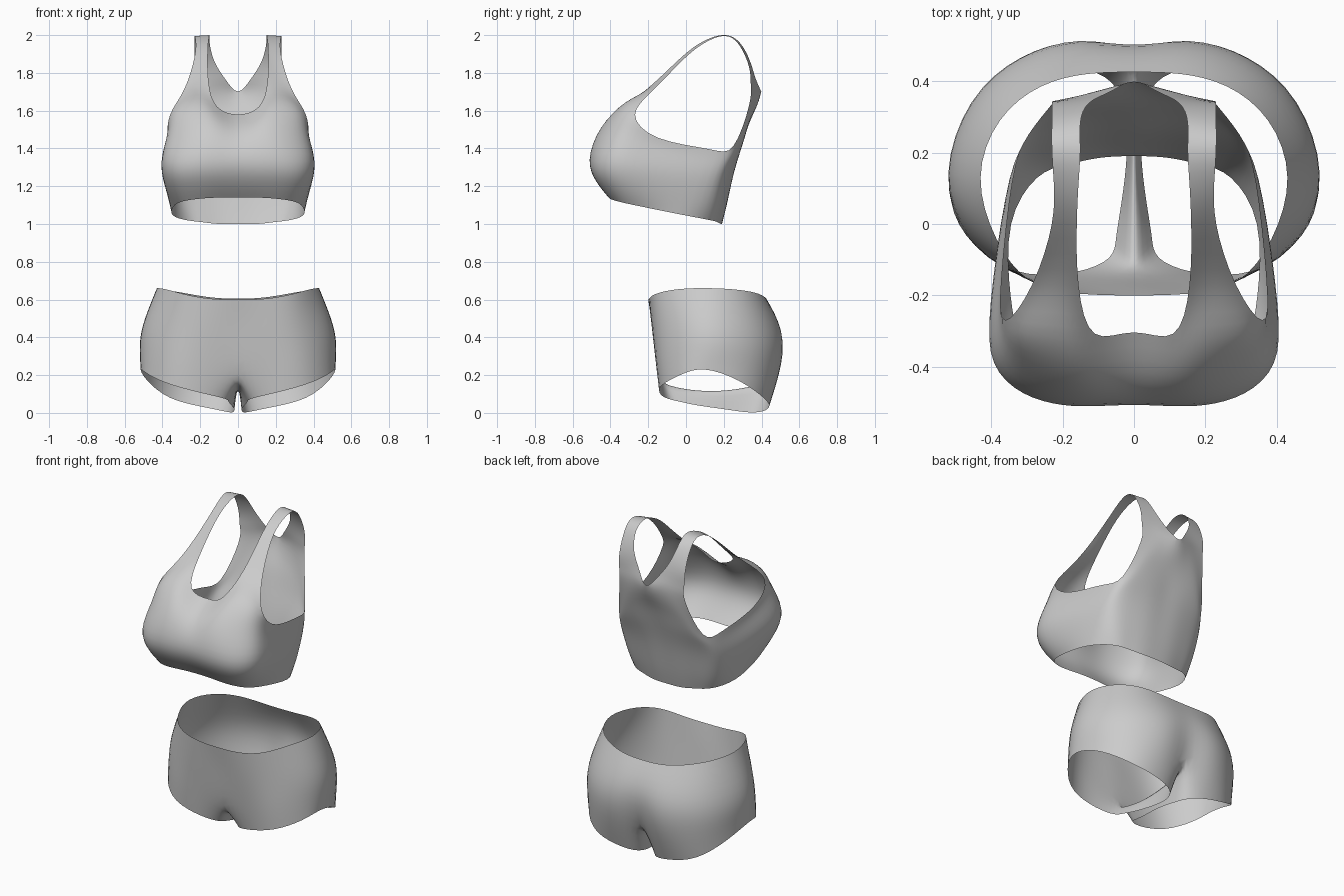
import bpy, bmesh
from mathutils import Vector


def loft(rows, closed=False):
    """Quads between successive cross-sections."""
    quads = []
    for a, b in zip(rows, rows[1:]):
        n = len(a)
        for i in range(n if closed else n - 1):
            j = (i + 1) % n
            quads.append([a[i], a[j], b[j], b[i]])
    return quads


def garment(name, quads):
    """Mirror the half surface, weld it, and fit a subdivision surface through its points."""
    index, points, faces = {}, [], []

    def vid(p):
        key = tuple(round(c, 4) for c in p)
        if key not in index:
            index[key] = len(points)
            points.append(Vector(p))
        return index[key]

    for q in quads:
        faces.append([vid(p) for p in q])
    for q in quads:
        faces.append([vid((-p[0] if p[0] else 0.0, p[1], p[2])) for p in reversed(q)])
    mesh = bpy.data.meshes.new(name)
    mesh.from_pydata(points, [], faces)
    bm = bmesh.new()
    bm.from_mesh(mesh)
    bmesh.ops.recalc_face_normals(bm, faces=bm.faces)
    bm.to_mesh(mesh)
    bm.free()
    mesh.polygons.foreach_set("use_smooth", [True] * len(mesh.polygons))
    obj = bpy.data.objects.new(name, mesh)
    bpy.context.collection.objects.link(obj)
    sub = obj.modifiers.new("smooth", 'SUBSURF')
    sub.levels = sub.render_levels = 2
    for _ in range(4):
        bpy.context.view_layer.update()
        ev = obj.evaluated_get(bpy.context.evaluated_depsgraph_get())
        got = [v.co.copy() for v in ev.to_mesh().vertices[:len(points)]]
        ev.to_mesh_clear()
        for v, target, g in zip(mesh.vertices, points, got):
            v.co += (target - g) * 0.8
        mesh.update()
        obj.update_tag()
    return obj


# Sports top body: half sections from centre front round to centre back
hem = [(0, -.40, 1.14), (.10, -.405, 1.14), (.19, -.405, 1.135), (.27, -.38, 1.125),
       (.32, -.32, 1.11), (.345, -.20, 1.085), (.345, 0, 1.045), (.27, .13, 1.02),
       (.19, .165, 1.01), (.10, .185, 1.0), (0, .19, 1.0)]
bust = [(0, -.507, 1.34), (.10, -.51, 1.34), (.20, -.507, 1.34), (.31, -.475, 1.33),
        (.393, -.39, 1.33), (.402, -.22, 1.30), (.36, .07, 1.25), (.31, .19, 1.25),
        (.21, .235, 1.27), (.10, .255, 1.28), (0, .255, 1.28)]
upper = [(0, -.445, 1.48), (.10, -.45, 1.50), (.19, -.445, 1.51), (.29, -.41, 1.50),
         (.367, -.33, 1.48), (.378, -.19, 1.40), (.348, .10, 1.34), (.305, .225, 1.34),
         (.21, .28, 1.39), (.10, .30, 1.42), (0, .30, 1.43)]
rim = [(0, -.30, 1.58), (.11, -.31, 1.62), (.19, -.32, 1.645), (.28, -.31, 1.635),
       (.36, -.27, 1.58), (.37, -.15, 1.455), (.34, .12, 1.40), (.295, .25, 1.41),
       (.20, .315, 1.50), (.10, .335, 1.54), (0, .345, 1.56)]
# fuller section just under the bust
under = [(a[0] + (b[0] - a[0]) * .6, a[1] + (b[1] - a[1]) * (.64 if a[1] < -.1 else .45),
          a[2] + (b[2] - a[2]) * .42) for a, b in zip(hem, bust)]

# Straps: inner and outer edge from chest over the shoulder to the racer back
strap_edges = [((.155, -.17, 1.745), (.285, -.17, 1.71)),
               ((.16, 0, 1.905), (.23, 0, 1.885)),
               ((.155, .12, 1.98), (.225, .12, 1.97)),
               ((.15, .21, 2.0), (.23, .21, 1.995)),
               ((.15, .285, 1.96), (.23, .28, 1.95)),
               ((.125, .34, 1.86), (.23, .335, 1.83)),
               ((.065, .37, 1.765), (.228, .342, 1.73)),
               ((0, .40, 1.70), (.23, .335, 1.63))]
strap = [rim[1:5]]
for a, b in strap_edges:
    strap.append([tuple(Vector(a).lerp(Vector(b), k / 3)) for k in range(4)])
strap.append([rim[10], rim[9], rim[8], rim[7]])
garment("sports_top", loft([hem, under, bust, upper, rim]) + loft(strap))

# Shorts: waist, middle and hip half sections
waist = [(0, -.20, .60), (.15, -.195, .605), (.29, -.16, .63), (.385, -.04, .655),
         (.43, .13, .66), (.375, .29, .65), (.26, .385, .63), (.13, .42, .61), (0, .425, .605)]
middle = [(0, -.175, .44), (.15, -.18, .44), (.31, -.15, .45), (.445, -.03, .47),
          (.505, .14, .46), (.44, .33, .45), (.31, .45, .44), (.15, .50, .44), (0, .497, .44)]
hip = [(0, -.142, .21), (.15, -.155, .25), (.32, -.145, .29), (.465, -.03, .32),
       (.52, .14, .33), (.455, .34, .30), (.32, .46, .28), (.16, .505, .26), (0, .465, .22)]

# Leg: the hip half section closed by the crotch line, down to the leg opening
crotch = [(0, .37, .15), (0, .22, .12), (0, .05, .12), (0, -.08, .145)]
cuff = [(.07, -.095, .075), (.17, -.135, .10), (.34, -.13, .145), (.47, -.03, .20),
        (.515, .10, .23), (.48, .28, .17), (.36, .41, .08), (.20, .44, .035), (.08, .41, .01),
        (.03, .33, .003), (.02, .20, .02), (.035, .06, .04), (.05, -.035, .06)]
garment("shorts", loft([hip, middle, waist]) + loft([cuff, hip + crotch], closed=True))
